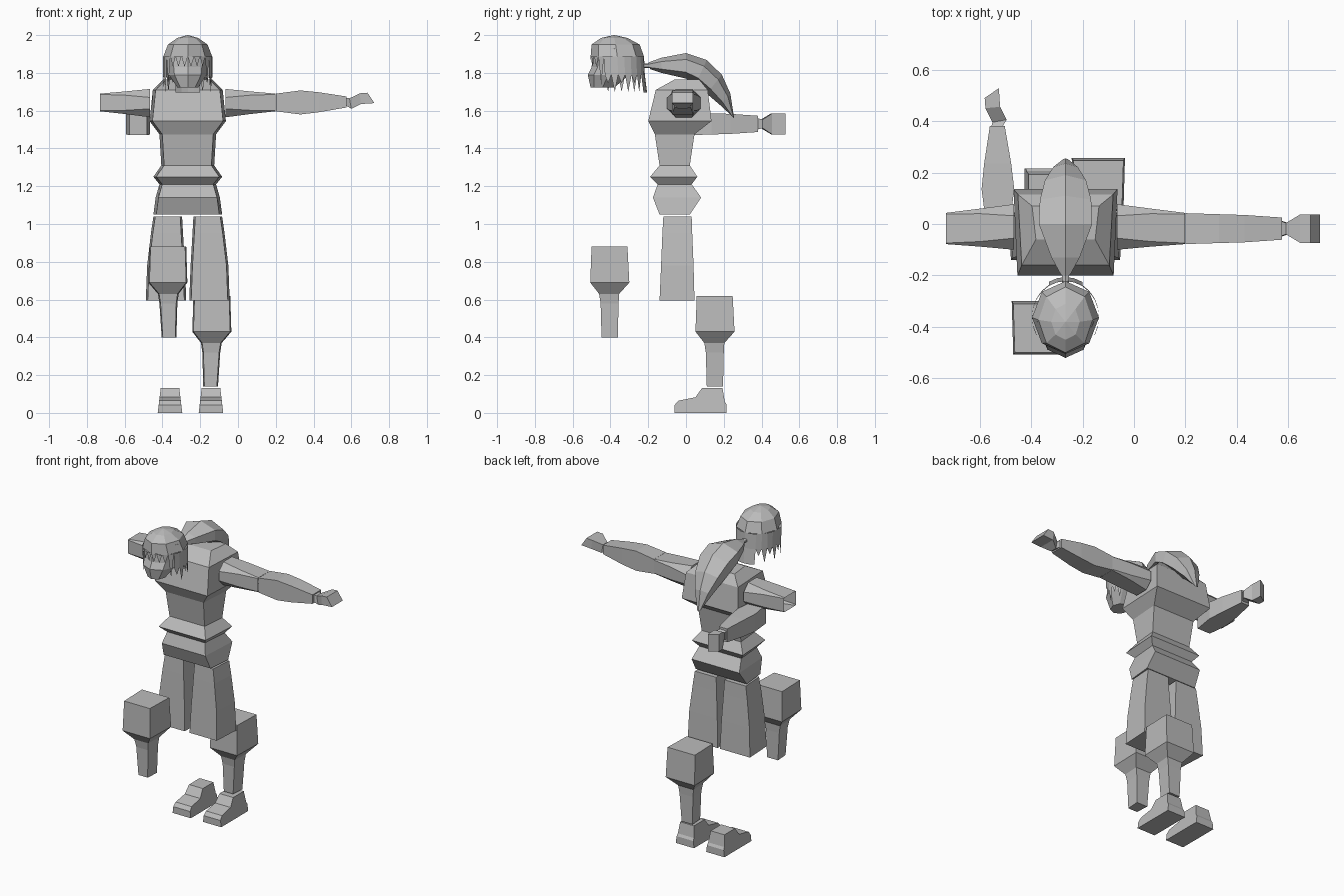
import bpy, bmesh
from math import sin, cos, pi, radians
from mathutils import Vector

old = bpy.data.objects.get("Cube")
if old:
    bpy.data.objects.remove(old, do_unlink=True)

grey = bpy.data.materials.new("plain grey")
grey.use_nodes = True
COLOUR = (0.5, 0.5, 0.5, 1)
grey.diffuse_color = COLOUR
grey.node_tree.nodes["Principled BSDF"].inputs["Base Color"].default_value = COLOUR
MID = -0.266  # centre line of the body


def finish(name, bm, fix_normals=True):
    bmesh.ops.remove_doubles(bm, verts=bm.verts, dist=0.0005)
    if fix_normals:
        bmesh.ops.recalc_face_normals(bm, faces=bm.faces)
    mesh = bpy.data.meshes.new(name)
    bm.to_mesh(mesh)
    bm.free()
    mesh.materials.append(grey)
    obj = bpy.data.objects.new(name, mesh)
    bpy.context.collection.objects.link(obj)
    return obj


def loft(name, rings, cap_start=True, cap_end=True):
    """Skin a list of point rings that all have the same count."""
    bm = bmesh.new()
    loops = [[bm.verts.new(p) for p in ring] for ring in rings]
    for a, b in zip(loops, loops[1:]):
        for i in range(len(a)):
            j = (i + 1) % len(a)
            bm.faces.new((a[i], a[j], b[j], b[i]))
    if cap_start:
        bm.faces.new(loops[0])
    if cap_end:
        bm.faces.new(loops[-1])
    return finish(name, bm)


def rect(u0, u1, v0, v1, c=0.0, front=0.0):
    """Rectangle with chamfer c; the low-v side is narrowed by front."""
    a, b = u0 + front, u1 - front
    if not c:
        return [(a, v0), (b, v0), (u1, v1), (u0, v1)]
    return [(a + c, v0), (b - c, v0), (b, v0 + c), (u1, v1 - c),
            (u1 - c, v1), (u0 + c, v1), (u0, v1 - c), (a, v0 + c)]


def stack(name, rows, c=0.0, front=0.0):
    """Loft along z from rows of (z, x0, x1, y0, y1)."""
    return loft(name, [[(x, y, z) for x, y in rect(*r, c, front)] for z, *r in rows])


# Torso, belt and hips: (z, half width, front y, back y)
torso = [(1.765, .13, -.06, .07), (1.71, .185, -.16, .115), (1.545, .202, -.2, .135),
         (1.475, .15, -.165, .045), (1.31, .14, -.14, .02), (1.25, .182, -.19, .06),
         (1.21, .15, -.15, .03)]
hips = [(1.21, .15, -.15, .03), (1.14, .17, -.175, .08), (1.05, .182, -.14, .02)]
stack("torso", [(z, MID - w, MID + w, a, b) for z, w, a, b in torso], front=.015)
stack("hips", [(z, MID - w, MID + w, a, b) for z, w, a, b in hips], front=.015)

# Trousers, lower legs and shoes
thigh = [(1.04, .03, .182, -.12, .03), (.95, .025, .195, -.125, .033),
         (.78, .015, .215, -.132, .04), (.595, .008, .222, -.14, .045)]
shin = [(.62, .03, .225, .057, .247), (.43, .024, .231, .05, .257), (.37, .07, .18, .097, .203),
        (.32, .077, .172, .105, .2), (.14, .082, .16, .11, .196)]
shoe = [(-.06, 0), (-.06, .042), (-.04, .065), (.05, .083), (.085, .132),
        (.193, .132), (.205, .06), (.215, .045), (.215, 0)]
for side, name in ((1, "left"), (-1, "right")):
    stack(name + "_trouser_leg",
          [(z, *sorted((MID + side * a, MID + side * b)), c, d) for z, a, b, c, d in thigh],
          front=.01)
    dx, dy, dz = (0, 0, 0) if side == 1 else (.022, -.557, .26)
    stack(name + "_lower_leg",
          [(z + dz, *sorted((MID + side * a + dx, MID + side * b + dx)), c + dy, d + dy)
           for z, a, b, c, d in shin], front=.006)
    foot_x = MID + side * .12 + (.003 if side == 1 else .026)
    if side == -1:
        foot_x = -.36
    loft(name + "_shoe", [[(foot_x + s * (.065 - .12 * z), y, z) for y, z in shoe] for s in (-1, 1)])

# Upper arms, mirrored about the body: (offset, z0, z1, y0, y1, chamfer)
upper_arm = [(.2, 1.565, 1.715, -.1, .077, .045), (.33, 1.582, 1.702, -.088, .06, .02),
             (.465, 1.597, 1.69, -.078, .043, .004)]
for side, name in ((1, "left"), (-1, "right")):
    loft(name + "_upper_arm",
         [[(MID + side * d, y, z) for y, z in rect(a, b, z0, z1, c)]
          for d, z0, z1, a, b, c in upper_arm], cap_end=False)

# Forearms and hands: (x along top, x along bottom, z top, z bottom, y half width)
forearm = [(.2, .2, 1.69, 1.597, .06), (.33, .33, 1.707, 1.58, .056),
           (.43, .43, 1.697, 1.592, .053), (.575, .575, 1.675, 1.617, .043)]
hand = [(.568, .575, 1.67, 1.625, .03), (.59, .6, 1.665, 1.61, .022),
        (.645, .65, 1.692, 1.635, .055), (.685, .722, 1.695, 1.64, .055)]


def straight(x, w, z):
    return x, -.018 + w, z


def forward_bent(x, w, z):
    return -.53 - (z - 1.645), x - .195, 1.53 + w


for side, place in (("left", straight), ("right", forward_bent)):
    for part, rows in (("forearm", forearm), ("hand", hand)):
        loft(side + "_" + part,
             [[place(xt, -w, zt), place(xt, w, zt), place(xb, w, zb), place(xb, -w, zb)]
              for xt, xb, zt, zb, w in rows])


# Head: rings around the centre line, with a corner facing forward
def oval(z, rx, y0, y1, n=8):
    cy, ry = (y0 + y1) / 2, (y1 - y0) / 2
    return [Vector((MID + rx * sin(2 * pi * i / n), cy - ry * cos(2 * pi * i / n), z))
            for i in range(n)]


loft("face", [oval(1.722, .055, -.505, -.38), oval(1.79, .1, -.52, -.3),
              oval(1.83, .105, -.5, -.28), oval(1.93, .11, -.49, -.27)])

# Hair cap
N = 24
loft("hair_cap", [oval(1.885, .13, -.505, -.222), oval(1.95, .105, -.5, -.245),
                  oval(1.985, .055, -.45, -.31), oval(2.0, .002, -.382, -.378)], cap_start=False)

# Hanging hair: a band round the sides and back ending in pointed locks
bm = bmesh.new()
top = oval(1.887, .13, -.505, -.222, N)
low = oval(1.79, .13, -.5, -.218, N)
for i in range(N):
    j = (i + 1) % N
    turn = abs((i + .5) / N - .5) * 2       # 0 at the back, 1 at the front
    a, b = top[i], top[j]
    length = .055
    if turn < .67:
        quad = [bm.verts.new(p) for p in (a, b, low[j], low[i])]
        bm.faces.new(quad)
        a, b = low[i], low[j]
        length = .095 if turn < .2 else (.09 if i % 2 else .045)
    elif turn < .78:
        length = .15
    tip = (a + b) / 2 - Vector((0, 0, length))
    if turn < .2:                           # full nape instead of points
        drop = Vector((0, .012, -length))
        bm.faces.new([bm.verts.new(p) for p in (a, b, b + drop, a + drop)])
    else:
        bm.faces.new([bm.verts.new(p) for p in (a, b, tip)])
finish("hair_locks", bm)

# Hair tie and ponytail: (upper y, upper z, lower y, lower z, half width)
tie = [(-.235, 1.85, -.235, 1.825, .014), (-.175, 1.85, -.175, 1.825, .014)]
tail = [(-.2, 1.855, -.19, 1.82, .018), (-.13, 1.88, -.13, 1.8, .055),
        (0, 1.905, 0, 1.77, .104), (.11, 1.868, .05, 1.74, .1),
        (.19, 1.79, .11, 1.69, .08), (.235, 1.69, .18, 1.63, .048),
        (.255, 1.56, .24, 1.575, .01)]
for name, rows in (("hair_tie", tie), ("ponytail", tail)):
    rings = []
    for yu, zu, yl, zl, w in rows:
        up, down = Vector((MID, yu, zu)), Vector((MID, yl, zl))
        mid, half = (up + down) / 2, (up - down) / 2
        rings.append([mid + half * cos(radians(a)) + Vector((w * sin(radians(a)) / .87, 0, 0))
                      for a in range(0, 360, 60)])
    loft(name, rings)
